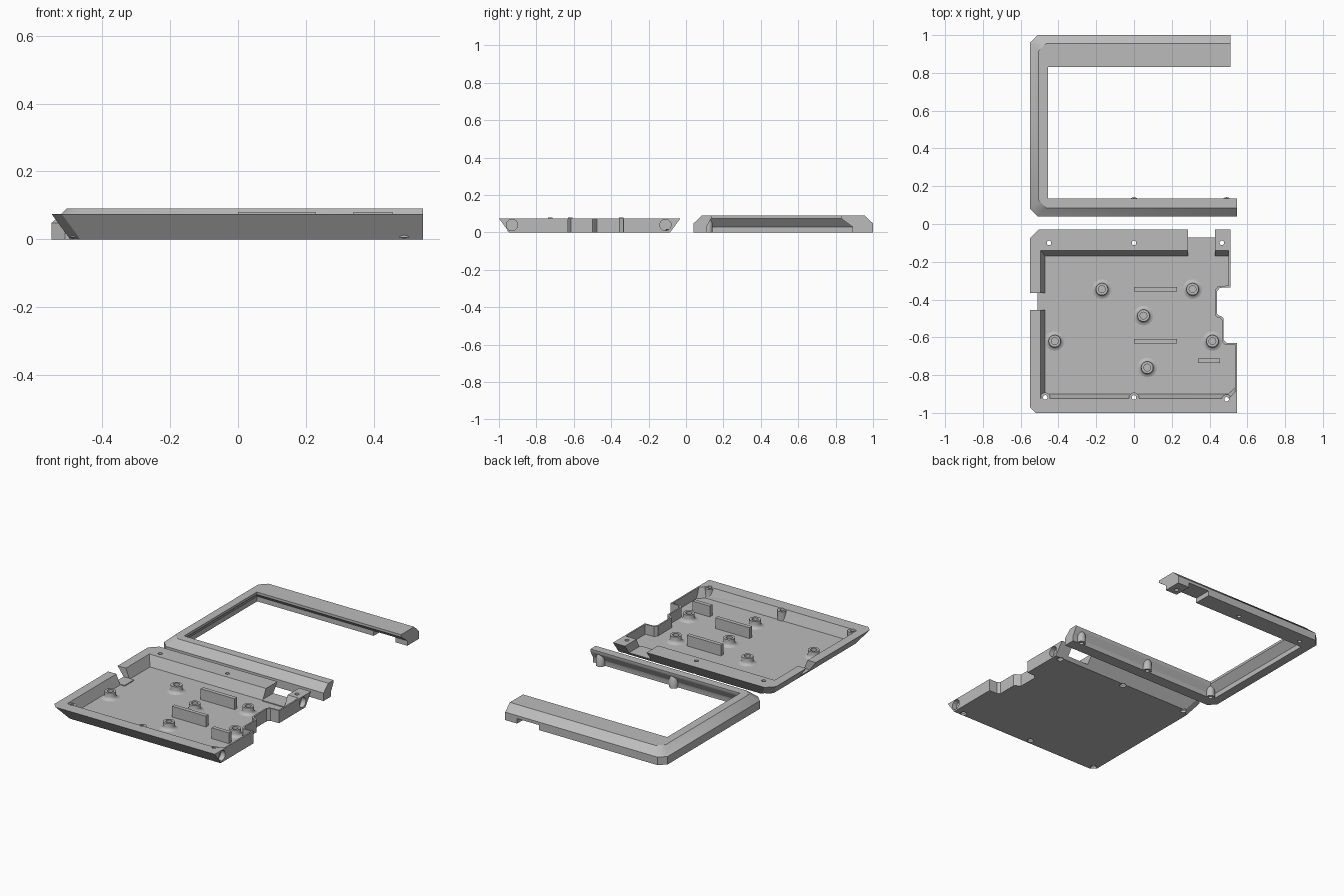
import bpy, bmesh, math
from mathutils import Matrix

cube = bpy.data.objects.get("Cube")
if cube:
    bpy.data.objects.remove(cube, do_unlink=True)

grey = bpy.data.materials.new("plain_grey")
grey.use_nodes = True
COLOUR = (0.5, 0.5, 0.5, 1)
grey.diffuse_color = COLOUR
grey.node_tree.nodes["Principled BSDF"].inputs["Base Color"].default_value = COLOUR


def finish(name, bm):
    bmesh.ops.recalc_face_normals(bm, faces=bm.faces)
    mesh = bpy.data.meshes.new(name)
    bm.to_mesh(mesh)
    bm.free()
    mesh.materials.append(grey)
    obj = bpy.data.objects.new(name, mesh)
    bpy.context.collection.objects.link(obj)
    return obj


def loft(name, layers):
    """Closed solid through outlines stacked at given heights."""
    bm = bmesh.new()
    rings = [[bm.verts.new((x, y, z)) for x, y in pts] for pts, z in layers]
    n = len(rings[0])
    for low, high in zip(rings, rings[1:]):
        for i in range(n):
            j = (i + 1) % n
            bm.faces.new((low[i], low[j], high[j], high[i]))
    bm.faces.new(rings[0][::-1])
    bm.faces.new(rings[-1])
    return finish(name, bm)


def rect(x0, x1, y0, y1):
    return [(x0, y0), (x1, y0), (x1, y1), (x0, y1)]


def box(name, x0, x1, y0, y1, z0, z1):
    return loft(name, [(rect(x0, x1, y0, y1), z0), (rect(x0, x1, y0, y1), z1)])


def turned(name, x, y, profile, sides=24):
    """Round solid standing at x, y with (radius, height) steps."""
    def ring(r):
        return [(x + r * math.cos(i * math.tau / sides), y + r * math.sin(i * math.tau / sides))
                for i in range(sides)]
    return loft(name, [(ring(r), z) for r, z in profile])


def boolean(target, tool, operation="DIFFERENCE"):
    mod = target.modifiers.new("bool", "BOOLEAN")
    mod.operation, mod.object, mod.solver = operation, tool, "EXACT"
    bpy.context.view_layer.objects.active = target
    bpy.ops.object.modifier_apply(modifier=mod.name)
    bpy.data.objects.remove(tool, do_unlink=True)


def shift(points, d, y_low, y_high):
    """Move the front, back and left edges of an outline inwards."""
    return [(x + d * (x < -0.5), y + d * (y < y_low) - d * (y > y_high)) for x, y in points]


def smooth(obj):
    bpy.ops.object.select_all(action="DESELECT")
    obj.select_set(True)
    bpy.context.view_layer.objects.active = obj
    bpy.ops.object.shade_smooth_by_angle(angle=math.radians(30))


FLOOR, RIM = 0.015, 0.075

# Stepped right-hand edge, front to back
step_in = [(.545, -.63), (.49, -.63), (.475, -.615), (.475, -.5), (.465, -.49),
           (.45, -.485), (.44, -.475)]
step_out = [(.44, -.355), (.455, -.338), (.51, -.335)]
wall = 0.009
inner_edge = ([(x - wall, y - wall) for x, y in step_in]
              + [(x - wall, y + wall) for x, y in step_out])

# Tray body with sloping outer sides
outline = ([(-.52, -1), (.545, -1)] + step_in + step_out
           + [(.51, -.03), (-.505, -.03), (-.55, -.075), (-.55, -.97)])
tray = loft("tray", [(shift(outline, .055, -.95, -.08), 0), (outline, RIM)])


# Tray hollow
def hollow(front, back, left):
    return ([(left, front), (.5, front), (.536, front + .035)] + inner_edge
            + [(.501, back), (left, back)])


low, top = hollow(-.9, -.17, -.47), hollow(-.925, -.14, -.495)
boolean(tray, loft("hollow", [(low, FLOOR), (top, RIM), (top, .12)]))

# Cable openings with raised sills
boolean(tray, box("sill", .285, .43, -.18, -.1, .005, .02), "UNION")
boolean(tray, box("sill", -.5, -.44, -.455, -.365, .005, .02), "UNION")
boolean(tray, box("back_opening", .285, .43, -.19, 0, .02, .12))
boolean(tray, box("left_opening", -.6, -.43, -.455, -.365, .02, .12))

# Front screw columns, then all screw holes with wider mouths underneath
front_screws = [(-.47, -.918), (0, -.918), (.49, -.928)]
back_screws = [(-.45, -.1), (0, -.1), (.465, -.1)]
for x, y in front_screws:
    boolean(tray, turned("column", x, y, [(.026, .005), (.026, .07)]), "UNION")
for x, y in front_screws + back_screws:
    boolean(tray, turned("screw_hole", x, y, [(.018, -.01), (.018, .012), (.012, .02), (.012, .12)]))

# Round sockets in the right-hand end
for x, y in [(.545, -.93), (.51, -.11)]:
    socket = turned("socket", 0, 0, [(.03, -.03), (.03, .03)], 32)
    socket.data.transform(Matrix.Translation((x, y, .04)) @ Matrix.Rotation(math.pi / 2, 4, "Y"))
    boolean(tray, socket)
smooth(tray)

# Board standoffs with flared feet
spots = [(-.17, -.345), (.31, -.345), (.05, -.485), (-.42, -.62), (.415, -.62), (.07, -.76)]
for i, (x, y) in enumerate(spots):
    post = turned("standoff_%d" % (i + 1), x, y, [
        (.052, FLOOR - .005), (.052, FLOOR), (.041, .018), (.035, .024), (.032, .032), (.032, .056)])
    boolean(post, turned("bore", x, y, [(.018, .02), (.018, .1)]))
    smooth(post)

# Upright support fins
for i, (x0, x1, y) in enumerate([(0, .228, -.345), (0, .228, -.62), (.34, .455, -.725)]):
    box("fin_%d" % (i + 1), x0, x1, y - .012, y + .012, FLOOR - .005, .08)

# Open-ended cover frame with chamfered outer edge
edge = [(-.51, .04), (.545, .04), (.545, .5), (.51, .5), (.51, 1), (-.51, 1), (-.55, .96), (-.55, .08)]
frame = loft("cover_frame", [(edge, 0), (edge, .048), (shift(edge, .045, .09, .95), .09)])

# Window, wider underneath so the inner lip overhangs
wide, narrow = rect(-.495, .8, .11, .89), rect(-.455, .8, .135, .83)
boolean(frame, loft("window", [(wide, -.02), (wide, .03), (narrow, .075), (narrow, .12)]))
boolean(frame, box("cable_gap", .285, .43, .8, 1.1, -.02, .03))

# Screw posts under the front bar and blind holes in both bars
for x in (-.47, 0, .49):
    boolean(frame, turned("post", x, .117, [(.025, 0), (.025, .05), (.006, .085)]), "UNION")
    boolean(frame, turned("hole", x, .117, [(.012, -.02), (.012, .05)]))
for x in (-.45, 0, .465):
    boolean(frame, turned("hole", x, .93, [(.012, -.02), (.012, .05)]))
smooth(frame)
